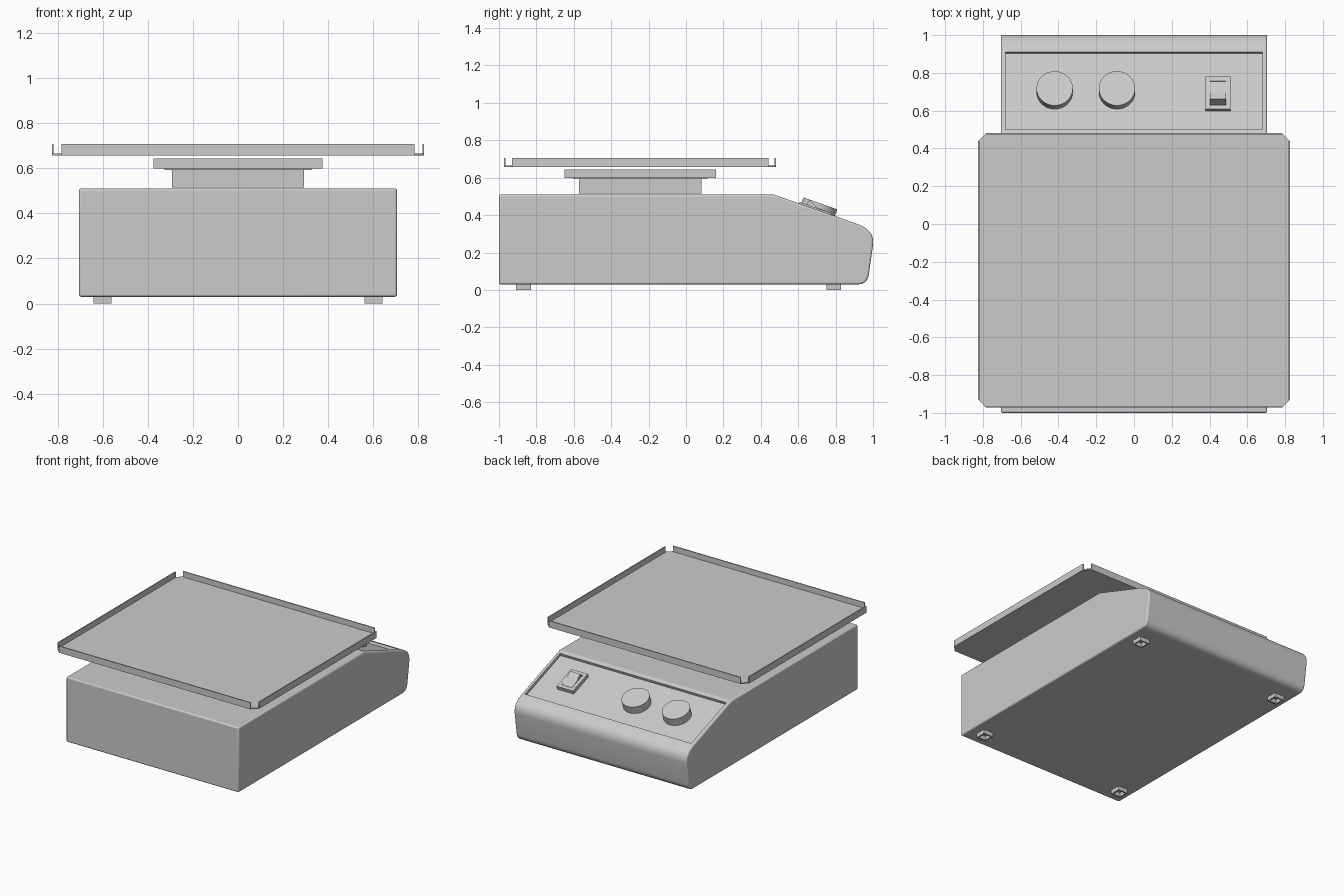
import bpy
import bmesh
import math
from mathutils import Vector, Matrix

if "Cube" in bpy.data.objects:
    bpy.data.objects.remove(bpy.data.objects["Cube"])

GREY = (0.6, 0.6, 0.6, 1)
mat = bpy.data.materials.new("light grey")
mat.use_nodes = True
mat.diffuse_color = GREY
mat.node_tree.nodes["Principled BSDF"].inputs["Base Color"].default_value = GREY


def finish(name, bm, matrix=None, smooth=False):
    bmesh.ops.recalc_face_normals(bm, faces=bm.faces)
    mesh = bpy.data.meshes.new(name)
    bm.to_mesh(mesh)
    bm.free()
    mesh.materials.append(mat)
    ob = bpy.data.objects.new(name, mesh)
    bpy.context.collection.objects.link(ob)
    if matrix:
        ob.matrix_world = matrix
    if smooth:
        bpy.ops.object.select_all(action="DESELECT")
        ob.select_set(True)
        bpy.context.view_layer.objects.active = ob
        bpy.ops.object.shade_smooth_by_angle(angle=math.radians(18))
    return ob


def prism(name, points, offset, matrix=None, smooth=False):
    """Extrude a closed outline by an offset vector."""
    bm = bmesh.new()
    face = bm.faces.new([bm.verts.new(p) for p in points])
    ext = bmesh.ops.extrude_face_region(bm, geom=[face], use_keep_orig=True)
    moved = [g for g in ext["geom"] if isinstance(g, bmesh.types.BMVert)]
    bmesh.ops.translate(bm, verts=moved, vec=offset)
    return finish(name, bm, matrix, smooth)


def box(name, x, y, z, matrix=None):
    pts = [(x[0], y[0], z[0]), (x[1], y[0], z[0]), (x[1], y[1], z[0]), (x[0], y[1], z[0])]
    return prism(name, pts, (0, 0, z[1] - z[0]), matrix)


def frame(name, cx, cy, hx, hy, rim, z, matrix=None):
    """Open rectangular ring."""
    bm = bmesh.new()
    corners = [(-1, -1), (1, -1), (1, 1), (-1, 1)]
    loops = [[bm.verts.new((cx + sx * (hx - r), cy + sy * (hy - r), h)) for sx, sy in corners]
             for r, h in ((0, z[0]), (0, z[1]), (rim, z[1]), (rim, z[0]))]
    for k in range(4):
        a, b = loops[k], loops[(k + 1) % 4]
        for i in range(4):
            j = (i + 1) % 4
            bm.faces.new((a[i], a[j], b[j], b[i]))
    return finish(name, bm, matrix)


def curve(a, c, b, n=12):
    """Rounded corner from a to b, pulled towards c."""
    a, b, c = Vector(a), Vector(b), Vector(c)
    return [a * (1 - t) ** 2 + c * 2 * t * (1 - t) + b * t * t for t in (i / n for i in range(n + 1))]


# Housing: side profile swept across the width
W = 0.705
profile = [(-1, 0.03), (-1, 0.51), (0.47, 0.51)]
profile += curve((0.915, 0.353), (1.01, 0.32), (1.0, 0.24))
profile += curve((0.978, 0.085), (0.97, 0.03), (0.92, 0.03), 8)
housing = prism("housing", [(-W, p[0], p[1]) for p in profile], (2 * W, 0, 0), smooth=True)

# Sloped frame: local y runs down the slope, local z points out of it
tilt = math.atan2(0.157, 0.445)
slope = Matrix.Translation((0, 0.70, 0.51 - 0.23 * math.tan(tilt))) @ Matrix.Rotation(-tilt, 4, "X")
DEPTH = 0.02

# Recessed control panel
cutter = box("panel_cutter", (-0.68, 0.68), (-0.212, 0.222), (-DEPTH, 0.1), slope)
cutter.hide_render = True
cutter.hide_viewport = True
bevel = housing.modifiers.new("edge rounding", "BEVEL")
bevel.width = 0.01
bevel.segments = 3
bevel.limit_method = "ANGLE"
bevel.angle_limit = math.radians(40)
cut = housing.modifiers.new("panel recess", "BOOLEAN")
cut.object = cutter
cut.solver = "EXACT"

# Control knobs
for i, x in enumerate((-0.42, -0.09)):
    bm = bmesh.new()
    bmesh.ops.create_cone(bm, cap_ends=True, segments=48, radius1=0.096, radius2=0.096, depth=0.058,
                          matrix=Matrix.Translation((x, 0.006, 0.009)))
    finish("knob_%d" % (i + 1), bm, slope, True)

# Power switch: frame and wedge rocker
frame("switch_frame", 0.445, -0.009, 0.067, 0.091, 0.024, (-DEPTH, 0.008), slope)
rocker = [(0.403, -0.07, -DEPTH), (0.403, 0.056, -DEPTH), (0.403, 0.056, 0.008),
          (0.403, -0.005, 0.012), (0.403, -0.055, 0.038)]
prism("switch_rocker", rocker, (0.084, 0, 0), slope)

# Hollow square feet
for sx, side in ((-1, "right"), (1, "left")):
    for y, end in ((-0.87, "front"), (0.79, "back")):
        frame("foot_%s_%s" % (end, side), sx * 0.6, y, 0.04, 0.04, 0.011, (0, 0.032))

# Pedestal and carrier under the tray
CY = -0.245
box("pedestal", (-0.293, 0.293), (CY - 0.328, CY + 0.328), (0.515, 0.598))
box("carrier_shim", (-0.325, 0.325), (CY - 0.36, CY + 0.36), (0.592, 0.6))
box("carrier_plate", (-0.375, 0.375), (CY - 0.405, CY + 0.405), (0.598, 0.643))

# Tray: clipped-corner plate with four separate upturned lips
HX, HY, CLIP, T = 0.825, 0.727, 0.042, 0.008
quarter = [(HX, HY - CLIP), (HX - CLIP, HY)]
outline = quarter + [(-x, y) for x, y in quarter[::-1]]
outline += [(-x, -y) for x, y in outline]
prism("tray_plate", [(x, CY + y, 0.657) for x, y in outline], (0, 0, T))
for s, a, b in ((-1, "right", "front"), (1, "left", "back")):
    xs = sorted((s * HX, s * (HX - T)))
    ys = sorted((CY + s * HY, CY + s * (HY - T)))
    box("tray_lip_" + a, xs, (CY - HY + CLIP, CY + HY - CLIP), (0.657, 0.706))
    box("tray_lip_" + b, (-HX + CLIP, HX - CLIP), ys, (0.657, 0.706))
